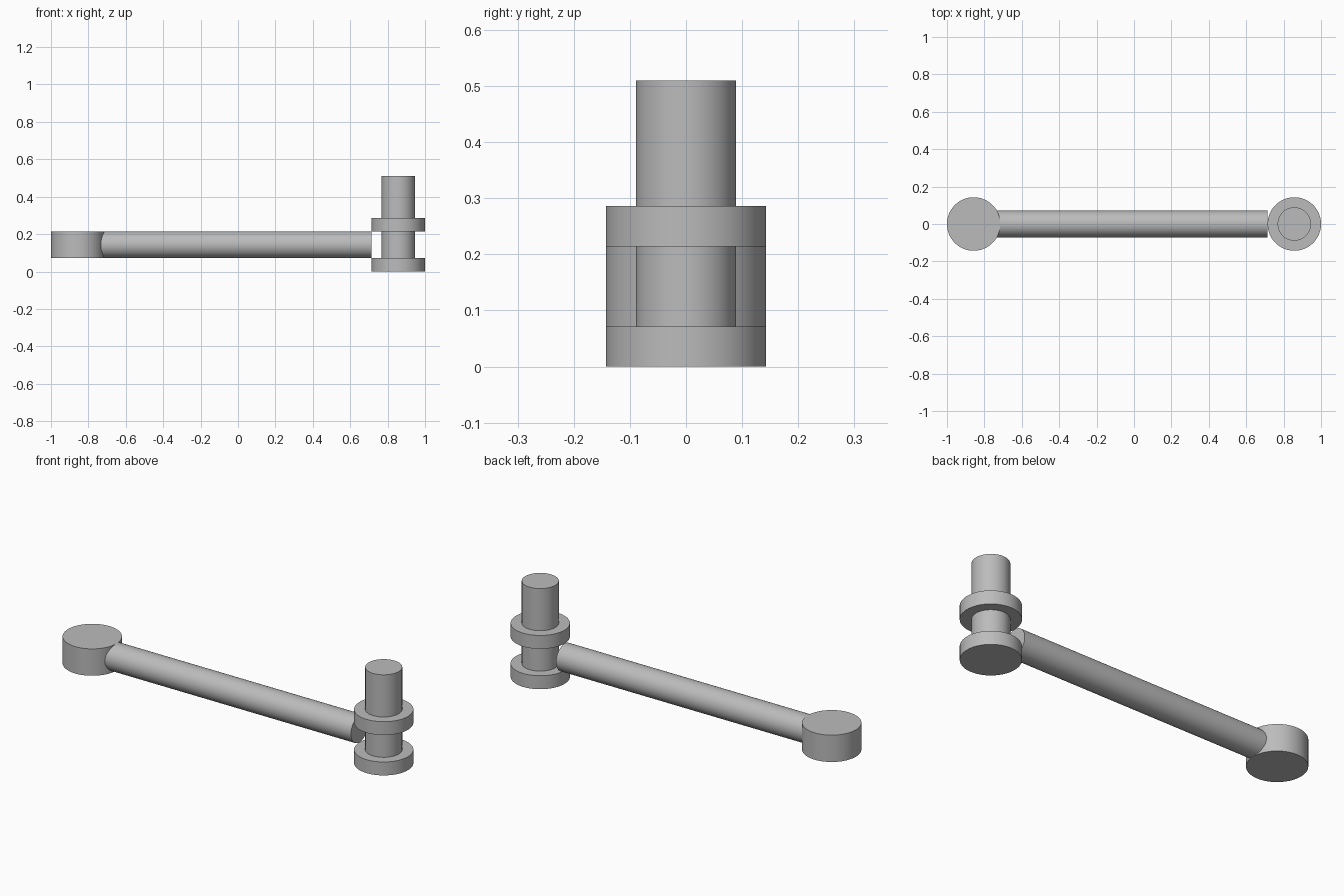
import bpy
import math

cube = bpy.data.objects.get("Cube")
if cube:
    bpy.data.objects.remove(cube, do_unlink=True)

# Single plain metal colour
metal = bpy.data.materials.new("grey metal")
metal.use_nodes = True
GREY = (0.5, 0.5, 0.5, 1)
metal.diffuse_color = GREY
metal.node_tree.nodes["Principled BSDF"].inputs["Base Color"].default_value = GREY

UNIT = 1 / 14            # half the rod thickness
END_X = 12 * UNIT        # centre of each joint
ROD_Z = 2 * UNIT


def cylinder(name, radius, length, centre, tilt=0.0):
    bpy.ops.mesh.primitive_cylinder_add(
        vertices=96, radius=radius, depth=length,
        location=centre, rotation=(0, tilt, 0))
    part = bpy.context.object
    part.name = name
    part.data.materials.append(metal)
    bpy.ops.object.shade_smooth_by_angle(angle=math.radians(35))
    return part


def upright(name, radius, bottom, top, x):
    return cylinder(name, radius, top - bottom, (x, 0, (bottom + top) / 2))


# Solid eye at the right end of the rod
upright("rod_eye", 2 * UNIT, UNIT, 3 * UNIT, -END_X)

# Rod, sunk into the eye and stopping flat short of the pin
rod_start, rod_end = -11 * UNIT, 10 * UNIT
cylinder("connecting_rod", UNIT, rod_end - rod_start,
         ((rod_start + rod_end) / 2, 0, ROD_Z), math.pi / 2)

# Pin with two collars at the left end
upright("pin", 1.25 * UNIT, 0.5 * UNIT, 0.51, END_X)
for name, bottom in (("lower_collar", 0), ("upper_collar", 3 * UNIT)):
    upright(name, 2 * UNIT, bottom, bottom + UNIT, END_X)
